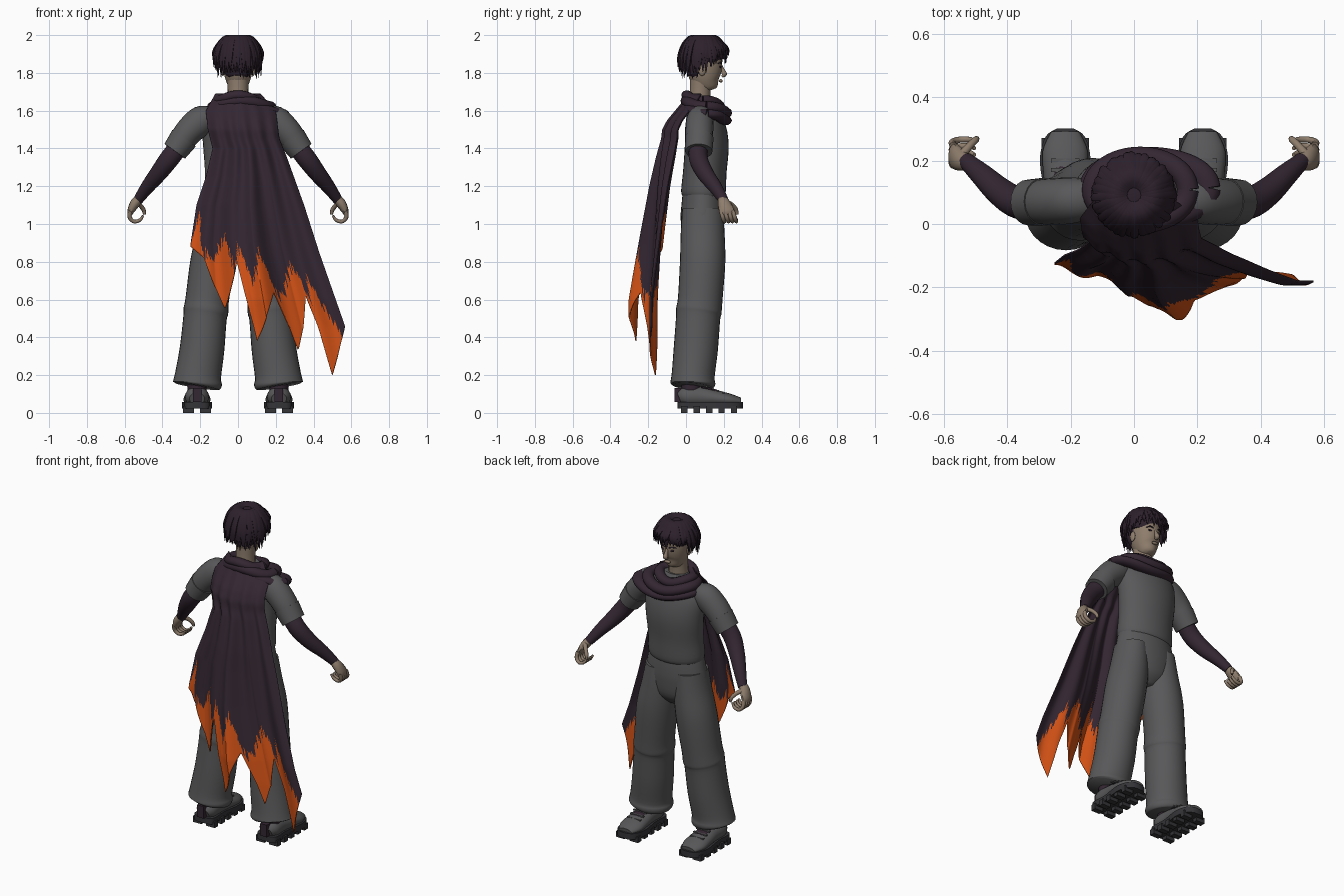
import bpy, bmesh, math, random
from mathutils import Vector, Matrix

random.seed(4)
if "Cube" in bpy.data.objects:
    bpy.data.objects.remove(bpy.data.objects["Cube"])


def colour(name, r, g, b):
    m = bpy.data.materials.new(name)
    m.use_nodes = True
    m.diffuse_color = (r, g, b, 1)
    m.node_tree.nodes["Principled BSDF"].inputs["Base Color"].default_value = (r, g, b, 1)
    return m


GREY = colour("grey cloth", .098, .098, .102)
PLUM = colour("dark plum cloth", .034, .02, .032)
FLAME = colour("orange flame", .66, .085, .008)
SKIN = colour("skin", .27, .205, .15)
HAIR = colour("dark hair", .026, .015, .025)
SOLE = colour("dark rubber", .035, .035, .04)
SIDES = (("left", 1), ("right", -1))


def finish(name, bm, *mats, smooth=True):
    bmesh.ops.recalc_face_normals(bm, faces=bm.faces)
    me = bpy.data.meshes.new(name)
    bm.to_mesh(me)
    bm.free()
    ob = bpy.data.objects.new(name, me)
    bpy.context.collection.objects.link(ob)
    for m in mats:
        me.materials.append(m)
    if smooth:
        bpy.ops.object.select_all(action="DESELECT")
        bpy.context.view_layer.objects.active = ob
        ob.select_set(True)
        bpy.ops.object.shade_smooth_by_angle(angle=math.radians(50))
    return ob


def lin(points, x):
    """Straight-line lookup in a list of (x, value) pairs."""
    for (x0, v0), (x1, v1) in zip(points, points[1:]):
        if x <= x1:
            return v0 + (v1 - v0) * max(0, (x - x0) / (x1 - x0))
    return points[-1][1]


def spline(rows, steps):
    """Smooth curve through rows of equal-length tuples."""
    rows = [Vector(r) for r in rows]
    out = []
    for i in range(len(rows) - 1):
        p0, p1, p2, p3 = rows[max(i - 1, 0)], rows[i], rows[i + 1], rows[min(i + 2, len(rows) - 1)]
        for k in range(steps):
            t = k / steps
            out.append(p1 + (p2 - p0) * (t / 2) + (p0 * 2 - p1 * 5 + p2 * 4 - p3) * (t * t / 2)
                       + (p1 * 3 - p0 - p2 * 3 + p3) * (t ** 3 / 2))
    return out + [rows[-1]]


def sweep(bm, rows, ref=(0, 1, 0), n=20, steps=4, sx=1):
    """Elliptic tube along rows of (x, y, z, half width, half depth)."""
    pts = spline(rows, steps)
    pos = [Vector(p[:3]) for p in pts]
    rings = []
    for i, p in enumerate(pts):
        t = (pos[min(i + 1, len(pos) - 1)] - pos[max(i - 1, 0)]).normalized()
        side = Vector(ref).cross(t).normalized()
        up = t.cross(side)
        ring = []
        for k in range(n):
            a = k * math.tau / n
            v = pos[i] + side * (math.cos(a) * max(p[3], .001)) + up * (math.sin(a) * max(p[4], .001))
            ring.append(bm.verts.new((v.x * sx, v.y, v.z)))
        rings.append(ring)
    for r, s in zip(rings, rings[1:]):
        for k in range(n):
            bm.faces.new((r[k], r[(k + 1) % n], s[(k + 1) % n], s[k]))
    bm.faces.new(rings[0])
    bm.faces.new(rings[-1])


def tube(name, mat, *paths, **kw):
    bm = bmesh.new()
    for rows in paths:
        sweep(bm, rows, **kw)
    return finish(name, bm, mat)


def ball(name, mat, loc, size):
    bm = bmesh.new()
    bmesh.ops.create_uvsphere(bm, u_segments=16, v_segments=10, radius=1,
                              matrix=Matrix.LocRotScale(loc, None, size))
    return finish(name, bm, mat)


def boxes(name, mat, items):
    bm = bmesh.new()
    for loc, size in items:
        bmesh.ops.create_cube(bm, size=1, matrix=Matrix.LocRotScale(loc, None, size))
    return finish(name, bm, mat, smooth=False)


# Clothes on the trunk
tube("shirt", GREY, [(0, .09, 1.14, .165, .108), (0, .092, 1.17, .178, .118), (0, .1, 1.28, .175, .115),
                     (0, .11, 1.42, .185, .116), (0, .1, 1.53, .19, .105), (0, .085, 1.61, .15, .08),
                     (0, .08, 1.66, .08, .06)], n=32)
tube("trouser_hips", GREY, [(0, .09, .86, .06, .05), (0, .09, .92, .16, .1), (0, .088, 1.02, .196, .116),
                            (0, .09, 1.1, .186, .114), (0, .09, 1.18, .17, .106)], n=32)

for side, sx in SIDES:
    # Wide trouser legs with soft folds at the knee and hem
    tube(side + "_trouser_leg", GREY, [
        (.217, .035, .14, .118, .108), (.215, .036, .155, .13, .119), (.211, .038, .2, .122, .114),
        (.19, .052, .34, .118, .117), (.175, .064, .5, .115, .117), (.17, .068, .54, .119, .121),
        (.163, .075, .6, .115, .118), (.135, .088, .8, .117, .12), (.11, .088, .95, .106, .116),
        (.1, .088, 1.08, .088, .108)], n=28, sx=sx)
    # Short sleeve with a cuff
    tube(side + "_sleeve", GREY, [(.13, .08, 1.57, .05, .06), (.19, .075, 1.55, .078, .072),
                                  (.26, .07, 1.49, .074, .074), (.31, .07, 1.42, .068, .07)], sx=sx)
    tube(side + "_sleeve_cuff", GREY, [(.285, .07, 1.455, .076, .076), (.335, .068, 1.385, .067, .072)], sx=sx)
    tube(side + "_forearm", PLUM, [(.29, .07, 1.44, .05, .05), (.36, .065, 1.35, .052, .05),
                                   (.42, .1, 1.27, .046, .045), (.48, .155, 1.195, .036, .036),
                                   (.53, .2, 1.125, .026, .026)], sx=sx)
    # Hand with curled fingers and thumb
    hand = [[(.52, .19, 1.14, .022, .022), (.545, .2, 1.11, .026, .034), (.567, .215, 1.07, .019, .04),
             (.572, .22, 1.05, .012, .03)]]
    for k in range(4):
        y = .185 + k * .021
        hand.append([(.57, y, 1.07, .012, .011), (.573, y + .01, 1.035, .011, .011),
                     (.55, y + .018, 1.013, .01, .01), (.518, y + .018, 1.022, .009, .009),
                     (.503, y + .012, 1.045, .006, .006)])
    hand.append([(.545, .215, 1.115, .015, .015), (.52, .245, 1.1, .012, .012),
                 (.5, .265, 1.075, .011, .011), (.495, .27, 1.05, .007, .007)])
    tube(side + "_hand", SKIN, *hand, n=10, sx=sx)

    # Shoe: upper, tongue, laces, sole and tread lugs
    cx = .217 * sx
    tube(side + "_shoe_upper", GREY, [
        (cx, -.035, .075, .04, .035), (cx, 0, .085, .062, .055), (cx, .08, .085, .062, .055),
        (cx, .15, .078, .068, .045), (cx, .23, .068, .071, .034), (cx, .29, .06, .045, .02)], ref=(0, 0, 1))
    tube(side + "_sock", PLUM, [(cx, .025, .07, .05, .05), (cx, .03, .3, .05, .055)])
    tube(side + "_shoe_tongue", PLUM, [(cx, .08, .135, .036, .008), (cx, .14, .122, .036, .008),
                                       (cx, .2, .1, .03, .008)], ref=(0, 0, 1), n=12)
    boxes(side + "_laces", GREY, [((cx, .11 + .03 * k, .139 - .011 * k), (.09, .012, .008)) for k in range(4)])
    boxes(side + "_heel_stripe", PLUM, [((cx, -.035, .095), (.045, .05, .075))])
    bm = bmesh.new()
    edge = spline([(.04, -.045), (.066, -.02), (.064, .08), (.08, .2), (.062, .275), (.025, .302)], 4)
    outline = [(x, y) for x, y in edge] + [(-x, y) for x, y in reversed(edge)]
    low, high = ([bm.verts.new((cx + x, y, z)) for x, y in outline] for z in (.022, .058))
    bm.faces.new(low)
    bm.faces.new(high)
    for k in range(len(outline)):
        j = (k + 1) % len(outline)
        bm.faces.new((low[k], low[j], high[j], high[k]))
    finish(side + "_sole", bm, SOLE)
    boxes(side + "_tread_lugs", SOLE, [((cx + s * .046, -.01 + .066 * k, .018), (.058, .034, .036))
                                       for k in range(5) for s in (-1, 1)])

# Head and face
tube("neck", SKIN, [(0, .07, 1.6, .06, .058), (0, .075, 1.7, .055, .055), (0, .08, 1.78, .058, .06)])
tube("head", SKIN, [(0, .135, 1.71, .02, .025), (0, .13, 1.722, .042, .045), (0, .112, 1.755, .062, .073),
                    (0, .1, 1.8, .075, .09), (0, .095, 1.86, .08, .096), (0, .09, 1.92, .075, .09),
                    (0, .085, 1.965, .04, .05)], n=28)
tube("nose", SKIN, [(0, .183, 1.845, .007, .006), (0, .196, 1.81, .011, .012),
                    (0, .203, 1.793, .015, .014), (0, .19, 1.78, .008, .006)], n=10)
ball("lips", SKIN, (0, .184, 1.758), (.022, .01, .009))
for side, sx in SIDES:
    ball(side + "_ear", SKIN, (.081 * sx, .085, 1.815), (.01, .02, .031))
    ball(side + "_eye", HAIR, (.031 * sx, .181, 1.832), (.014, .006, .006))
    tube(side + "_brow", HAIR, [(.014, .188, 1.849, .004, .004), (.034, .184, 1.855, .005, .004),
                                (.053, .17, 1.849, .003, .003)], ref=(0, 0, 1), n=8, sx=sx)

# Hair: a cap, a nape and layers of tapered locks falling from the parting
tube("hair_cap", HAIR, [(0, .08, 1.865, .092, .1), (0, .085, 1.9, .1, .106), (0, .09, 1.95, .086, .092),
                        (0, .09, 1.98, .05, .055), (0, .09, 1.988, .01, .01)], n=28)
tube("hair_nape", HAIR, [(0, .045, 1.775, .05, .04), (0, .055, 1.81, .078, .06), (0, .06, 1.88, .09, .085)])
bm = bmesh.new()
LOCKS = 38
for layer in range(3):
    for k in range(LOCKS):
        a = math.tau * (k + layer / 3) / LOCKS + random.uniform(-.05, .05)
        c, s = math.cos(a), math.sin(a)
        tip = 1.865 if s > .45 else 1.82 if s > -.2 else 1.785
        tip += random.uniform(-.02, .025) + layer * .012
        r = .107 + layer * .006 + random.uniform(-.003, .004)
        path = [(f * r * c, .092 + f * r * s, z, w, w * 1.6) for f, z, w in (
            (.12, 1.975, .006), (.5, 1.985 + layer * .004, .009), (.85, 1.955, .009),
            (1.06, (1.955 + tip) / 2, .008), (1.08, tip, .001))]
        sweep(bm, path, ref=(-s, c, 0), n=6, steps=3)
finish("hair_locks", bm, HAIR)

# Draped cowl: overlapping fabric rolls, low at the chest and wide on one shoulder
for name, cx, rx, y0, y1, zb, zf, w, h in (
        ("cowl_outer_fold", .05, .185, .02, .205, 1.61, 1.555, .038, .026),
        ("cowl_middle_fold", .02, .15, .005, .21, 1.645, 1.595, .034, .03),
        ("cowl_inner_fold", 0, .105, .005, .175, 1.675, 1.635, .03, .026)):
    loop = []
    for k in range(25):
        a = k * math.tau / 24
        f = (1 + math.sin(a)) / 2
        loop.append((cx + rx * math.cos(a), y0 + (y1 - y0) * f,
                     zb + (zf - zb) * f + .007 * math.sin(3 * a), w, h))
    tube(name, PLUM, loop, ref=(0, 0, 1), n=12, steps=2)

# Long cape with ragged points and a flame-coloured hem
LEFT = [(.2, -.25), (.9, -.25), (1.1, -.22), (1.25, -.17), (1.4, -.135), (1.5, -.16), (1.6, -.17), (1.69, -.12)]
RIGHT = [(.2, .62), (.45, .57), (.85, .43), (1.1, .35), (1.35, .26), (1.45, .22), (1.6, .2), (1.69, .12)]
HEM = [(0, .88), (.1, .82), (.23, .55), (.35, .8), (.42, .38), (.585, .64), (.675, .33), (.8, .62),
       (.86, .2), (1, .46)]
FIRE = [(0, .95), (.04, 1.07), (.1, .88), (.17, .8), (.22, .9), (.28, .95), (.33, .76), (.37, .9), (.45, .7),
        (.53, .87), (.6, .64), (.66, .66), (.76, .82), (.82, .62), (.85, .72), (.93, .5), (1, .38)]
BACK = [(.2, -.16), (1.2, -.14), (1.5, -.12), (1.55, -.095), (1.6, -.055), (1.65, -.015), (1.69, .01)]
WAVE = [(0, -.17), (.18, -.17), (.3, -.22), (.42, -.28), (.5, -.295), (.62, -.23), (.72, -.16),
        (.85, -.17), (1, -.19)]
COLS, ROWS = 150, 80
bm = bmesh.new()
grid = []
for i in range(COLS + 1):
    u = i / COLS
    col = []
    for j in range(ROWS + 1):
        z = 1.69 + (lin(HEM, u) - 1.69) * j / ROWS
        l, r = lin(LEFT, z), lin(RIGHT, z)
        drop = min(1, max(0, (1.45 - z) / .85))
        wrap = .07 * (2 * u - 1) ** 2 * (1 - drop)
        ripple = .012 * math.sin(u * 31 + 1) * min(1, (1.69 - z) * 3)
        y = lin(BACK, z) * (1 - drop) + lin(WAVE, u) * drop + wrap + ripple
        col.append(bm.verts.new((l + (r - l) * u, y, z)))
    grid.append(col)
for i in range(COLS):
    fire = lin(FIRE, (i + .5) / COLS) + random.uniform(-.06, .02)
    for j in range(ROWS):
        f = bm.faces.new((grid[i][j], grid[i + 1][j], grid[i + 1][j + 1], grid[i][j + 1]))
        f.material_index = int(f.calc_center_median().z < fire)
cape = finish("cape", bm, PLUM, FLAME)
cape.modifiers.new("thickness", "SOLIDIFY").thickness = .006
